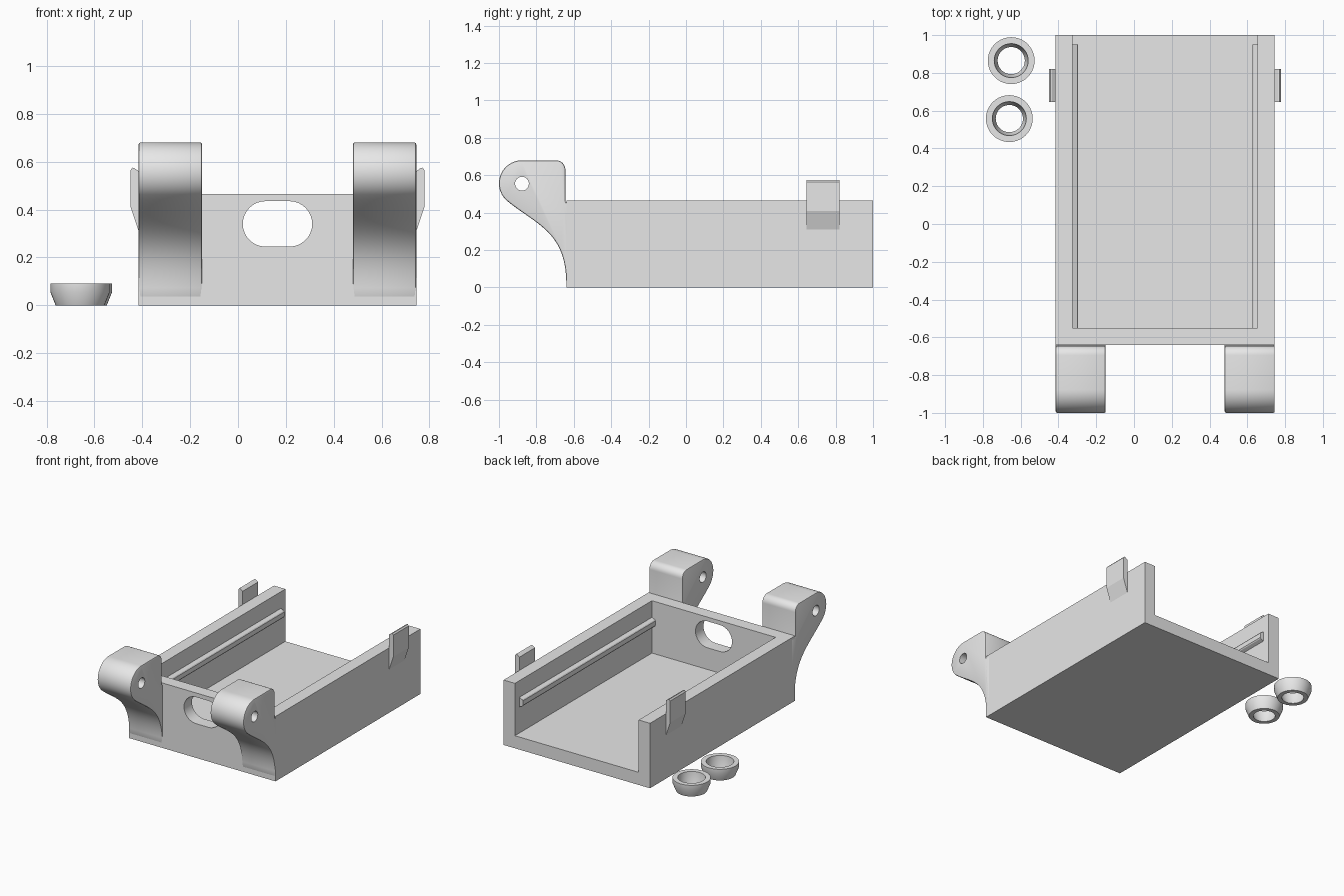
import bpy, bmesh, math

if "Cube" in bpy.data.objects:
    bpy.data.objects.remove(bpy.data.objects["Cube"])

MID = 0.165  # x of the tray's mirror plane

grey = bpy.data.materials.new("light grey")
grey.diffuse_color = (0.8, 0.8, 0.8, 1)
grey.use_nodes = True
grey.node_tree.nodes["Principled BSDF"].inputs["Base Color"].default_value = grey.diffuse_color


def prism(name, pts, a, b, place):
    """Extrude a 2D outline from a to b; place(u, v, w) gives the 3D point."""
    bm = bmesh.new()
    lo = [bm.verts.new(place(u, v, a)) for u, v in pts]
    hi = [bm.verts.new(place(u, v, b)) for u, v in pts]
    n = len(pts)
    bm.faces.new(lo)
    bm.faces.new(hi)
    for i in range(n):
        j = (i + 1) % n
        bm.faces.new((lo[i], lo[j], hi[j], hi[i]))
    return finish(name, bm)


def finish(name, bm):
    bmesh.ops.recalc_face_normals(bm, faces=bm.faces)
    me = bpy.data.meshes.new(name)
    bm.to_mesh(me)
    bm.free()
    me.materials.append(grey)
    ob = bpy.data.objects.new(name, me)
    bpy.context.collection.objects.link(ob)
    return ob


def activate(ob):
    bpy.ops.object.select_all(action='DESELECT')
    ob.select_set(True)
    bpy.context.view_layer.objects.active = ob


def cut(ob, cutter):
    m = ob.modifiers.new("cut", 'BOOLEAN')
    m.operation = 'DIFFERENCE'
    m.solver = 'EXACT'
    m.object = cutter
    activate(ob)
    bpy.ops.object.modifier_apply(modifier=m.name)
    bpy.data.objects.remove(cutter)


def smooth(ob):
    activate(ob)
    bpy.ops.object.shade_smooth_by_angle(angle=math.radians(30))


def arc(cx, cy, r, a0, a1, n):
    return [(cx + r * math.cos(math.radians(a0 + (a1 - a0) * i / n)),
             cy + r * math.sin(math.radians(a0 + (a1 - a0) * i / n)))
            for i in range(n + 1)]


def bezier(p0, p1, p2, p3, n):
    out = []
    for i in range(1, n + 1):
        t = i / n
        k = ((1 - t) ** 3, 3 * t * (1 - t) ** 2, 3 * t * t * (1 - t), t ** 3)
        out.append(tuple(sum(c * p[d] for c, p in zip(k, (p0, p1, p2, p3)))
                         for d in (0, 1)))
    return out


def along_y(u, v, w):
    return (MID + u, w, v)


# Tray: U-shaped channel with a closed front and an open back
tray = prism("tray", [(-0.58, 0), (0.58, 0), (0.58, 0.465), (-0.58, 0.465)],
             -0.64, 1.0, along_y)
cut(tray, prism("cavity", [(-0.49, 0.09), (0.49, 0.09), (0.49, 0.6), (-0.49, 0.6)],
                -0.55, 1.1, along_y))
# Rounded cable slot in the front wall
slot = arc(0.05, 0.34, 0.095, -90, 90, 16) + arc(-0.05, 0.34, 0.095, 90, 270, 16)
cut(tray, prism("slot", slot, -0.8, -0.4, along_y))
smooth(tray)

# Hinge arm outline (y, z): rounded nose, curved underside, root inside wall
nose = arc(-0.877, 0.557, 0.123, 90, 230, 20)
under = bezier(nose[-1], (-0.80, 0.335), (-0.645, 0.30), (-0.64, 0.03), 18)
arm = (arc(-0.695, 0.63, 0.05, 0, 90, 8) + nose + under
       + [(-0.60, 0.03), (-0.60, 0.455), (-0.645, 0.455)])

for s, side in ((-1, "left"), (1, "right")):
    def along_x(u, v, w, s=s):
        return (MID + s * w, u, v)

    # Hinge arm with softened sides and a pin hole
    ob = prism(side + "_hinge_arm", arm, 0.315, 0.58, along_x)
    bev = ob.modifiers.new("soft", 'BEVEL')
    bev.width = 0.008
    bev.segments = 2
    bev.limit_method = 'ANGLE'
    bev.angle_limit = math.radians(60)
    bev.use_clamp_overlap = False
    activate(ob)
    bpy.ops.object.modifier_apply(modifier=bev.name)
    cut(ob, prism("pin_hole", arc(-0.877, 0.555, 0.037, 0, 345, 23), 0.2, 0.7, along_x))
    smooth(ob)

    # Guide rail on the inner wall
    prism(side + "_rail",
          [(s * 0.495, 0.275), (s * 0.467, 0.288), (s * 0.462, 0.295),
           (s * 0.462, 0.328), (s * 0.467, 0.335), (s * 0.495, 0.348)],
          -0.555, 0.95, along_y)

    # Clip tab on the outer wall
    prism(side + "_clip",
          [(s * 0.58, 0.31), (s * 0.614, 0.41), (s * 0.614, 0.565),
           (s * 0.606, 0.575), (s * 0.598, 0.573), (s * 0.58, 0.56)],
          0.645, 0.82, along_y)

# Two loose bushings: tapered rings turned from one section
section = [(0.072, 0), (0.102, 0), (0.124, 0.055), (0.124, 0.09),
           (0.09, 0.09), (0.086, 0.045)]
for k, (cx, cy) in enumerate(((-0.65, 0.865), (-0.66, 0.558)), 1):
    bm = bmesh.new()
    N = 40
    rings = [[bm.verts.new((cx + r * math.cos(2 * math.pi * i / N),
                            cy + r * math.sin(2 * math.pi * i / N), z))
              for i in range(N)] for r, z in section]
    for a in range(len(rings)):
        p, q = rings[a], rings[(a + 1) % len(rings)]
        for i in range(N):
            j = (i + 1) % N
            bm.faces.new((p[i], p[j], q[j], q[i]))
    smooth(finish("bushing_%d" % k, bm))
